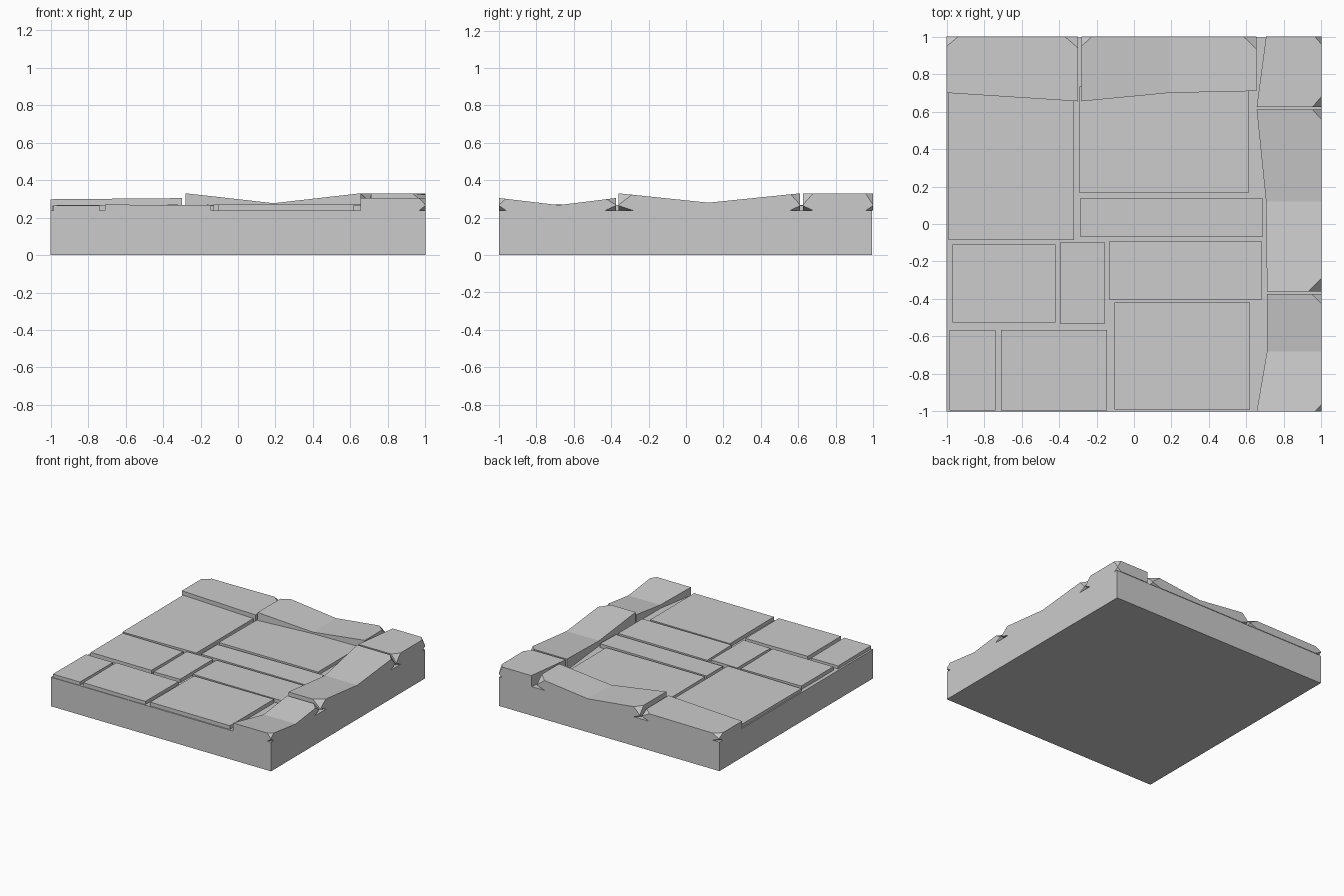
import bpy, bmesh, random
from mathutils import Vector

if "Cube" in bpy.data.objects:
    bpy.data.objects.remove(bpy.data.objects["Cube"])

random.seed(4)
BASE_TOP = 0.238


def finish(bm, name):
    bmesh.ops.recalc_face_normals(bm, faces=bm.faces[:])
    me = bpy.data.meshes.new(name)
    bm.to_mesh(me)
    bm.free()
    ob = bpy.data.objects.new(name, me)
    bpy.context.collection.objects.link(ob)
    return ob


def block(name, x0, x1, y0, y1, z0, z1, tilt=0.0):
    bm = bmesh.new()
    bmesh.ops.create_cube(bm, size=1)
    for v in bm.verts:
        top = v.co.z > 0
        v.co = (x1 if v.co.x > 0 else x0, y1 if v.co.y > 0 else y0,
                z1 + random.uniform(-tilt, tilt) if top else z0)
    return finish(bm, name)


def cut(bm, p0, p1, p2, centre):
    """Slice a corner off with the plane through three points."""
    n = (p1 - p0).cross(p2 - p0).normalized()
    if n.dot(centre - p0) > 0:
        n = -n
    geom = bm.verts[:] + bm.edges[:] + bm.faces[:]
    bmesh.ops.bisect_plane(bm, geom=geom, dist=1e-5, plane_co=p0,
                           plane_no=n, clear_outer=True)
    bmesh.ops.holes_fill(bm, edges=[e for e in bm.edges if e.is_boundary], sides=0)


def kerb(name, sections, chips, along_x):
    """sections: (position along, inner edge, top height); outer edge is at 1."""
    def P(t, d, z):
        return Vector((t, d, z)) if along_x else Vector((d, t, z))
    bm = bmesh.new()
    rings = [[bm.verts.new(P(t, d, z)) for d, z in
              ((inner, BASE_TOP), (1, BASE_TOP), (1, top), (inner, top))]
             for t, inner, top in sections]
    bm.faces.new(rings[0])
    bm.faces.new(rings[-1])
    for a, b in zip(rings, rings[1:]):
        for i in range(4):
            j = (i + 1) % 4
            bm.faces.new((a[i], a[j], b[j], b[i]))
    mid_t = (sections[0][0] + sections[-1][0]) / 2
    centre = P(mid_t, 0.83, 0.255)
    # chipped outer corners, above and below
    for (t, _, top), s, size in ((sections[0], 1, chips[0]), (sections[-1], -1, chips[1])):
        cut(bm, P(t, 1, 0.268), P(t + s * size, 1, top), P(t, 1 - size * 0.85, top), centre)
        cut(bm, P(t, 1, 0.264), P(t + s * size, 1, BASE_TOP),
            P(t, 1 - size * 0.85, BASE_TOP), centre)
    return finish(bm, name)


# foundation slab
block("foundation_slab", -1, 1, -1, 0.995, 0, BASE_TOP)

# paving tiles: x0, x1, y0, y1
tiles = [(-.99, -.32, -.085, .75), (-.29, .61, .165, .735), (-.285, .685, -.07, .14),
         (-.97, -.42, -.525, -.11), (-.395, -.155, -.53, -.10), (-.13, .68, -.405, -.09),
         (-.985, -.74, -.995, -.565), (-.71, -.145, -.995, -.565), (-.105, .62, -.99, -.42)]
for i, t in enumerate(tiles):
    block(f"paving_tile_{i + 1}", *t, 0.2, 0.266, tilt=0.004)

# kerb stones along the back
kerb("back_kerb_left", [(-1, .70, .298), (-.3, .655, .304)], (.06, .07), True)
kerb("back_kerb_middle", [(-.28, .655, .33), (.19, .70, .277), (.655, .71, .33)],
     (.06, .08), True)

# kerb stones along the right
kerb("right_kerb_corner", [(.625, .655, .33), (1, .705, .33)], (.055, .04), False)
kerb("right_kerb_middle", [(-.36, .71, .33), (.12, .705, .28), (.61, .655, .33)],
     (.08, .055), False)
kerb("right_kerb_front", [(-1, .655, .305), (-.68, .71, .267), (-.375, .71, .305)],
     (.04, .06), False)
